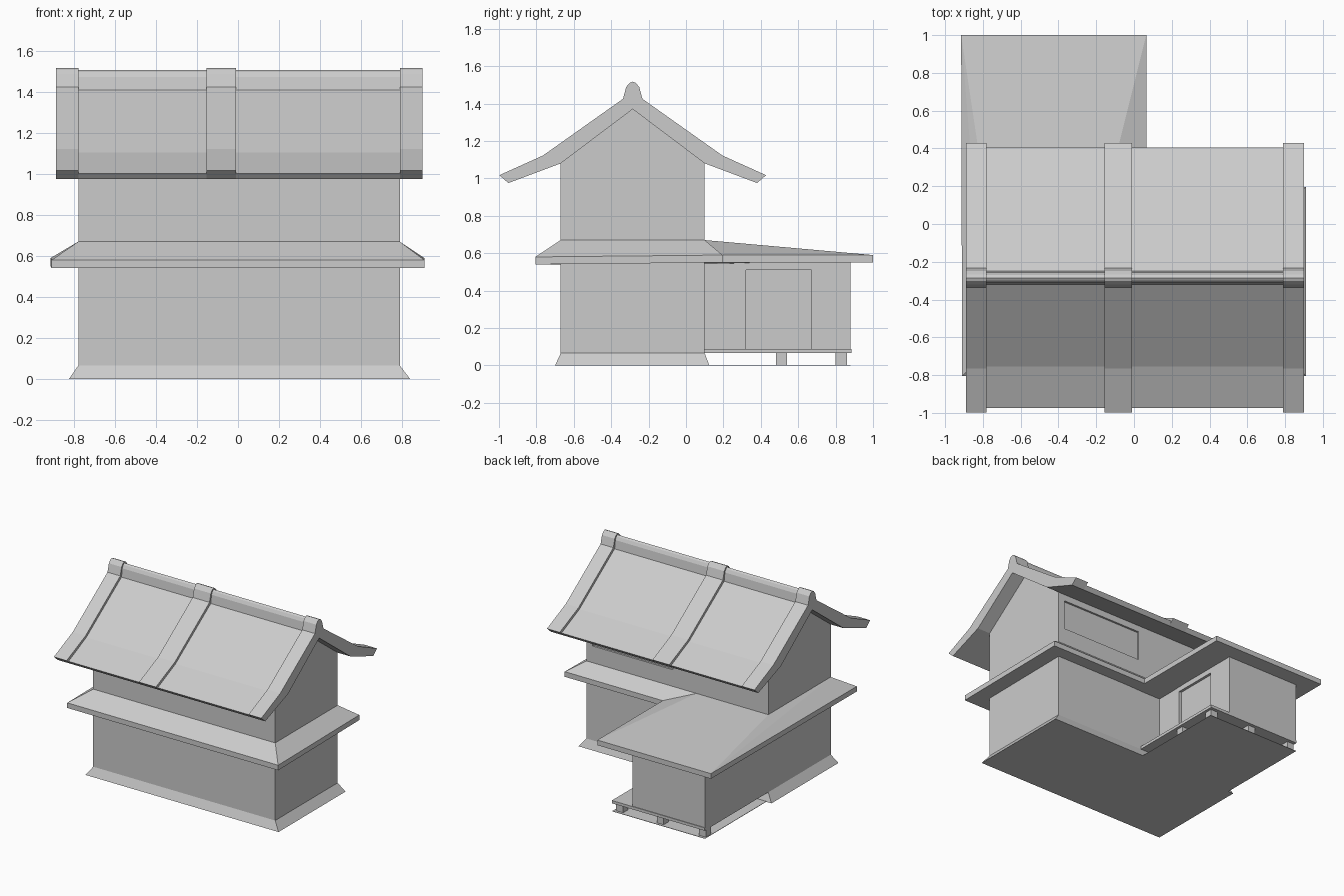
import bpy, bmesh

if "Cube" in bpy.data.objects:
    bpy.data.objects.remove(bpy.data.objects["Cube"])

def mesh_obj(name, verts, faces):
    me = bpy.data.meshes.new(name)
    me.from_pydata(verts, [], faces)
    bm = bmesh.new()
    bm.from_mesh(me)
    bmesh.ops.recalc_face_normals(bm, faces=bm.faces)
    bm.to_mesh(me)
    bm.free()
    ob = bpy.data.objects.new(name, me)
    bpy.context.collection.objects.link(ob)
    return ob

def loft(name, a, b):
    """Closed solid between two matching outlines."""
    n = len(a)
    faces = [tuple(range(n)), tuple(range(n, 2 * n))]
    faces += [(i, (i + 1) % n, (i + 1) % n + n, i + n) for i in range(n)]
    return mesh_obj(name, a + b, faces)

def extrude_x(name, profile, x0, x1):
    return loft(name, [(x0, y, z) for y, z in profile], [(x1, y, z) for y, z in profile])

def rect(x0, x1, y0, y1, z):
    return [(x0, y0, z), (x1, y0, z), (x1, y1, z), (x0, y1, z)]

def box(name, x0, x1, y0, y1, z0, z1):
    return loft(name, rect(x0, x1, y0, y1, z0), rect(x0, x1, y0, y1, z1))

def cut(target, cutter):
    m = target.modifiers.new("recess", 'BOOLEAN')
    m.operation = 'DIFFERENCE'
    m.solver = 'EXACT'
    m.object = cutter
    cutter.hide_render = True
    cutter.hide_viewport = True

YC = -0.285  # ridge line

def mirrored(half):
    """Mirror a (distance from ridge, z) outline that starts at the ridge."""
    return [(YC + d, z) for d, z in half] + [(YC - d, z) for d, z in reversed(half) if d > 0]

# main house with gables, flared foot, recessed rear window
walls = extrude_x("house_walls", mirrored([(0, 1.37), (0.385, 1.08), (0.385, 0.0)]), -0.78, 0.79)
cut(walls, box("window_cutter", 0.04, 0.735, 0.085, 0.2, 0.80, 1.03))
loft("flared_foot", rect(-0.825, 0.84, -0.70, 0.125, 0), rect(-0.78, 0.79, -0.67, 0.10, 0.065))

# upper roof: bent slopes with a rounded ridge, plus three raised ribs
def roof_outline(ridge, under):
    pts = [(YC + d, z) for d, z in ridge]
    left = [(YC - d, z) for d, z in reversed(ridge) if d > 0]
    low = [(YC + d, z) for d, z in under]
    low += [(YC - d, z) for d, z in reversed(under) if d > 0]
    # down the back, under the eaves, up the front
    return pts + low + left

under = [(0.665, 0.975), (0.385, 1.08), (0, 1.37)]
def full(ridge):
    back = [(YC + d, z) for d, z in ridge + under]
    front = [(YC - d, z) for d, z in reversed(ridge + under) if d > 0]
    return back + front

slab_top = [(0, 1.507), (0.015, 1.498), (0.027, 1.475), (0.036, 1.41), (0.47, 1.105), (0.69, 1.003)]
rib_top = [(0, 1.517), (0.017, 1.51), (0.035, 1.488), (0.052, 1.425), (0.48, 1.122), (0.713, 1.017)]
extrude_x("roof_slab", full(slab_top), -0.885, 0.895)
for i, (x0, x1) in enumerate([(-0.89, -0.78), (-0.155, -0.01), (0.79, 0.90)]):
    extrude_x(f"roof_rib_{i}", full(rib_top), x0, x1)

# lower skirt roof wrapping the house and widening over the annex
outer = [(-0.91, -0.805, 0.58), (0.91, -0.805, 0.58), (0.91, 0.195, 0.59),
         (0.065, 0.195, 0.59), (0.065, 1.0, 0.59), (-0.915, 1.0, 0.59)]
lower = [(x, y, z - 0.04) for x, y, z in outer]
inner = [(-0.78, -0.67, 0.67), (0.79, -0.67, 0.67), (0.79, 0.10, 0.67),
         (-0.16, 0.10, 0.67), (-0.78, 0.10, 0.67)]
faces = [(i, (i + 1) % 6, (i + 1) % 6 + 6, i + 6) for i in range(6)]
faces += [(0, 1, 13, 12), (1, 2, 14, 13), (2, 3, 15, 14), (3, 4, 15),
          (4, 5, 16, 15), (5, 0, 12), (5, 12, 16),
          (12, 13, 14, 15, 16), (6, 7, 8, 9, 10, 11)]
mesh_obj("skirt_roof", outer + lower + inner, faces)

# annex with recessed doorway, porch floor, ground plate and stilts
annex = box("annex_walls", -0.78, -0.155, 0.09, 0.88, 0.07, 0.57)
cut(annex, box("door_cutter", -0.175, -0.05, 0.32, 0.67, 0.087, 0.51))
box("porch_floor", -0.78, 0.02, 0.09, 0.885, 0.065, 0.087)
box("ground_plate", -0.78, 0.02, 0.09, 0.88, 0.0, 0.003)
for i, (x, y) in enumerate([(-0.745, 0.83), (-0.38, 0.83), (-0.03, 0.83), (-0.03, 0.51)]):
    box(f"stilt_{i}", x - 0.03, x + 0.03, y - 0.03, y + 0.03, 0.0, 0.066)
